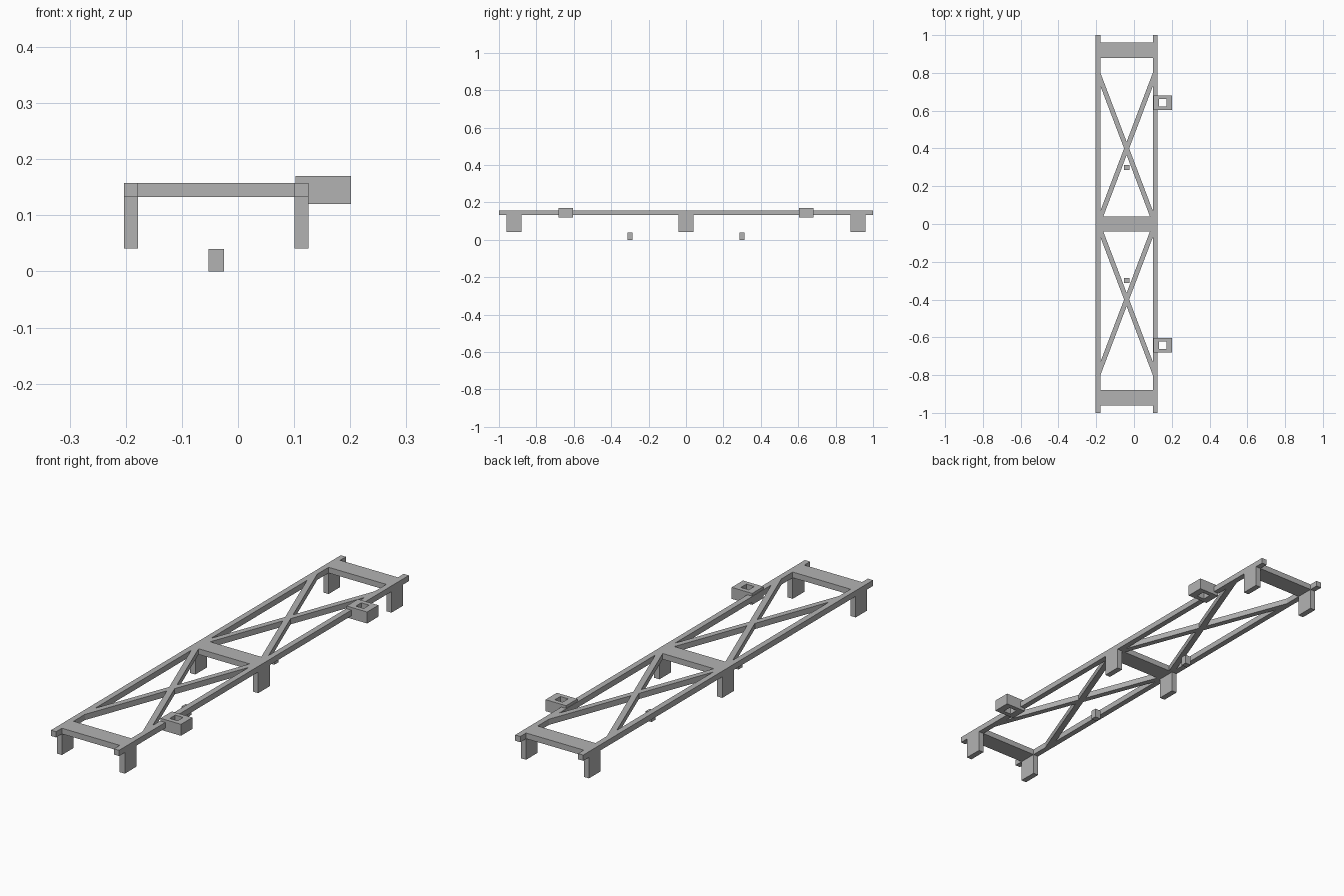
import bpy, bmesh, math
from mathutils import Matrix, Vector

cube = bpy.data.objects.get("Cube")
if cube:
    bpy.data.objects.remove(cube, do_unlink=True)

grey = bpy.data.materials.new("plain_grey")
grey.use_nodes = True
colour = (0.45, 0.45, 0.45, 1)
grey.diffuse_color = colour
grey.node_tree.nodes["Principled BSDF"].inputs["Base Color"].default_value = colour


def finish(name, bm):
    bmesh.ops.recalc_face_normals(bm, faces=bm.faces)
    mesh = bpy.data.meshes.new(name)
    bm.to_mesh(mesh)
    bm.free()
    mesh.materials.append(grey)
    obj = bpy.data.objects.new(name, mesh)
    bpy.context.collection.objects.link(obj)
    return obj


def box(name, centre, size, turn=0):
    bm = bmesh.new()
    matrix = (Matrix.Translation(centre) @ Matrix.Rotation(turn, 4, "Z")
              @ Matrix.Diagonal((*size, 1)))
    bmesh.ops.create_cube(bm, size=1, matrix=matrix)
    return finish(name, bm)


def socket(name, centre, size, hole):
    # Square block with a square hole right through it
    bm = bmesh.new()
    rings = []
    for z, wx, wy in ((-1, size[0], size[1]), (1, size[0], size[1]),
                      (1, hole, hole), (-1, hole, hole)):
        rings.append([bm.verts.new(Vector(centre) + Vector((sx * wx, sy * wy, z * size[2])) / 2)
                      for sx, sy in ((-1, -1), (1, -1), (1, 1), (-1, 1))])
    for k in range(4):
        a, b = rings[k], rings[(k + 1) % 4]
        for i in range(4):
            j = (i + 1) % 4
            bm.faces.new((a[i], a[j], b[j], b[i]))
    return finish(name, bm)


BAR = 0.025                  # thickness of the frame members
MID_X = -0.039               # centre line of the frame
HALF = 0.152                 # centre line to rail centre
TOP, LEG_BOTTOM = 0.158, 0.041
DECK = TOP - BAR / 2

# Long rails
for side, label in ((-1, "right"), (1, "left")):
    box(f"{label}_rail", (MID_X + side * HALF, 0, DECK), (BAR, 2, BAR))

# Cross plates, each with a leg under both ends
for y, place in ((-0.92, "front"), (0, "middle"), (0.92, "back")):
    box(f"{place}_cross_plate", (MID_X, y, DECK), (2 * HALF - BAR, 0.08, BAR))
    for side, label in ((-1, "right"), (1, "left")):
        leg_top = TOP - BAR
        box(f"{place}_{label}_leg", (MID_X + side * HALF, y, (leg_top + LEG_BOTTOM) / 2),
            (BAR, 0.08, leg_top - LEG_BOTTOM))

# Each bay: diagonal braces, side socket and small peg
for s, place in ((-1, "front"), (1, "back")):
    for d in (-1, 1):
        box(f"{place}_brace_{'a' if d < 0 else 'b'}", (MID_X, s * 0.4, DECK),
            (math.hypot(2 * HALF, 0.8), BAR, BAR), math.atan2(0.8, d * 2 * HALF))
    socket(f"{place}_socket", (0.152, s * 0.642, 0.145), (0.099, 0.078, 0.05), 0.038)
    box(f"{place}_peg", (MID_X, s * 0.3, 0.02), (0.028, 0.027, 0.04))
